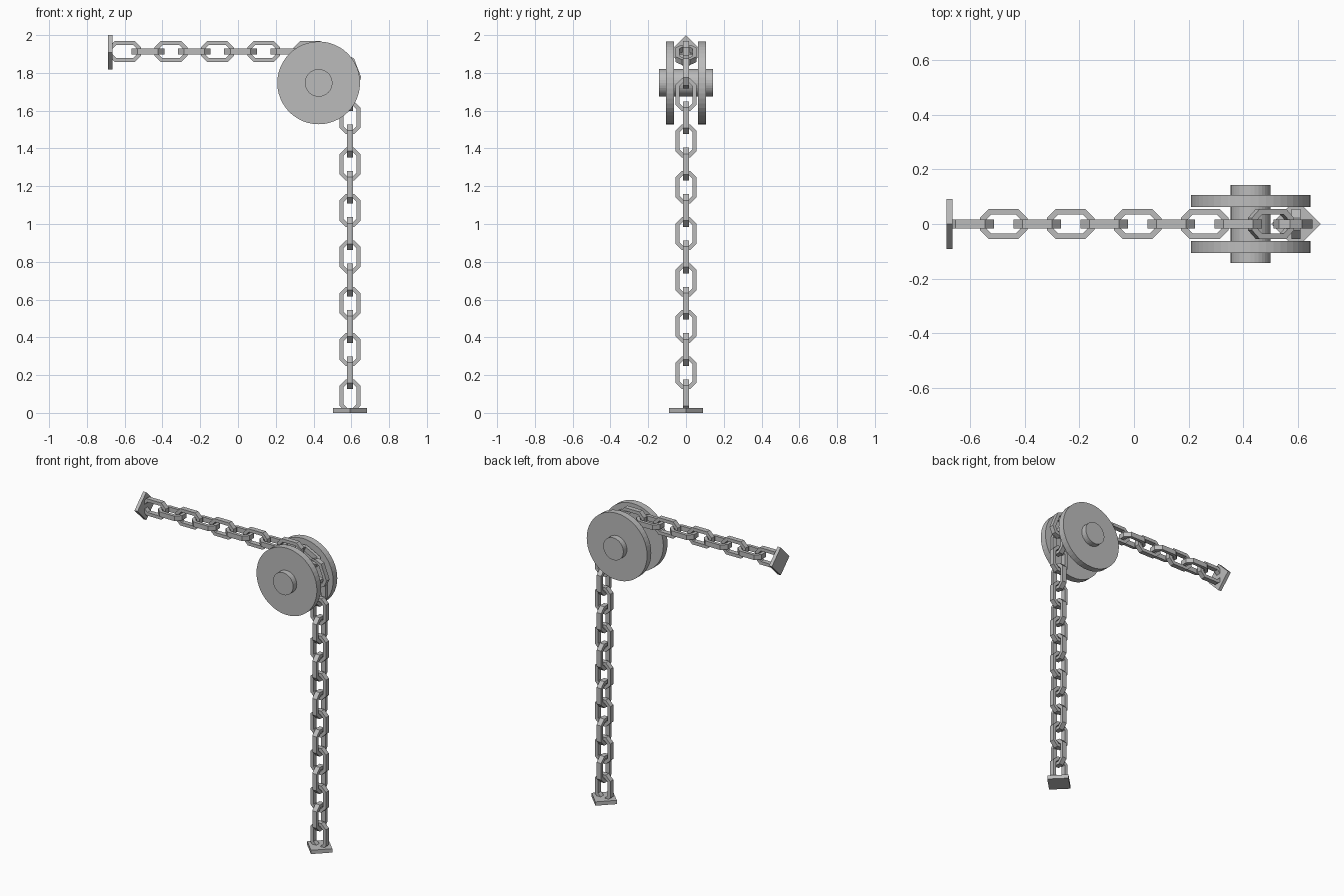
import bpy, bmesh, math
from mathutils import Matrix, Vector

cube = bpy.data.objects.get("Cube")
if cube:
    bpy.data.objects.remove(cube, do_unlink=True)

steel = bpy.data.materials.new("plain grey steel")
steel.use_nodes = True
GREY = (0.5, 0.5, 0.5, 1)
steel.diffuse_color = GREY
steel.node_tree.nodes["Principled BSDF"].inputs["Base Color"].default_value = GREY

WHEEL_X, WHEEL_Z = 0.427, 1.747   # wheel centre
WRAP = 0.166                      # radius of the chain path round the wheel
START_X, END_Z = -0.6, 0.09       # centres of the first and last link
LAST = 24                         # index of the last link


def add_object(name, mesh, matrix=Matrix()):
    obj = bpy.data.objects.new(name, mesh)
    obj.matrix_world = matrix
    bpy.context.collection.objects.link(obj)
    return obj


def cylinder(name, radius, depth, sides, matrix):
    mesh = bpy.data.meshes.new(name)
    bm = bmesh.new()
    bmesh.ops.create_cone(bm, cap_ends=True, segments=sides, radius1=radius,
                          radius2=radius, depth=depth)
    bm.to_mesh(mesh)
    bm.free()
    mesh.materials.append(steel)
    return add_object(name, mesh, matrix)


def octagon(half_len, half_wid, cut):
    a, b = half_len - cut, half_wid - cut
    return [(half_len, -b), (half_len, b), (a, half_wid), (-a, half_wid),
            (-half_len, b), (-half_len, -b), (-a, -half_wid), (a, -half_wid)]


def link_mesh(half_len=0.087, half_wid=0.055, cut=0.033, bar=0.021, half_thick=0.016):
    outer = octagon(half_len, half_wid, cut)
    inner = octagon(half_len - bar, half_wid - bar, cut - bar * (2 - math.sqrt(2)))
    bm = bmesh.new()
    # four corners of the bar section, swept round the octagon
    rings = [[bm.verts.new((x, y, z)) for x, y in loop]
             for loop, z in ((outer, -half_thick), (outer, half_thick),
                             (inner, half_thick), (inner, -half_thick))]
    for r in range(4):
        one, two = rings[r], rings[(r + 1) % 4]
        for i in range(8):
            j = (i + 1) % 8
            bm.faces.new((one[i], one[j], two[j], two[i]))
    bmesh.ops.recalc_face_normals(bm, faces=bm.faces)
    mesh = bpy.data.meshes.new("chain_link")
    bm.to_mesh(mesh)
    bm.free()
    mesh.materials.append(steel)
    return mesh


def path(s):
    """Point and turning angle at distance s along the chain."""
    flat, arc = WHEEL_X - START_X, WRAP * math.pi / 2
    if s < flat:
        return Vector((START_X + s, 0, WHEEL_Z + WRAP)), 0
    if s < flat + arc:
        t = (s - flat) / WRAP
        return Vector((WHEEL_X + WRAP * math.sin(t), 0, WHEEL_Z + WRAP * math.cos(t))), t
    return Vector((WHEEL_X + WRAP, 0, WHEEL_Z - (s - flat - arc))), math.pi / 2


# Chain: every second link is rolled a quarter turn
total = WHEEL_X - START_X + WRAP * math.pi / 2 + WHEEL_Z - END_Z
link = link_mesh()
for k in range(LAST + 1):
    point, turn = path(total * k / LAST)
    roll = math.pi / 2 if k % 2 == 0 else 0
    add_object(f"chain_link_{k + 1}", link, Matrix.Translation(point)
               @ Matrix.Rotation(turn, 4, 'Y') @ Matrix.Rotation(roll, 4, 'X'))

# Pulley: two discs on an axle
across = Matrix.Rotation(math.pi / 2, 4, 'X')
for side, name in ((-1, "front_disc"), (1, "back_disc")):
    cylinder(name, 0.219, 0.043, 48,
             Matrix.Translation((WHEEL_X, side * 0.084, WHEEL_Z)) @ across)
cylinder("axle", 0.073, 0.286, 32, Matrix.Translation((WHEEL_X, 0, WHEEL_Z)) @ across)

# Diamond-shaped end plates
cylinder("floor_plate", 0.091, 0.025, 4, Matrix.Translation((WHEEL_X + WRAP, 0, 0.0125)))
cylinder("wall_plate", 0.091, 0.022, 4, Matrix.Translation((-0.676, 0, 1.909))
         @ Matrix.Rotation(math.pi / 2, 4, 'Y'))
